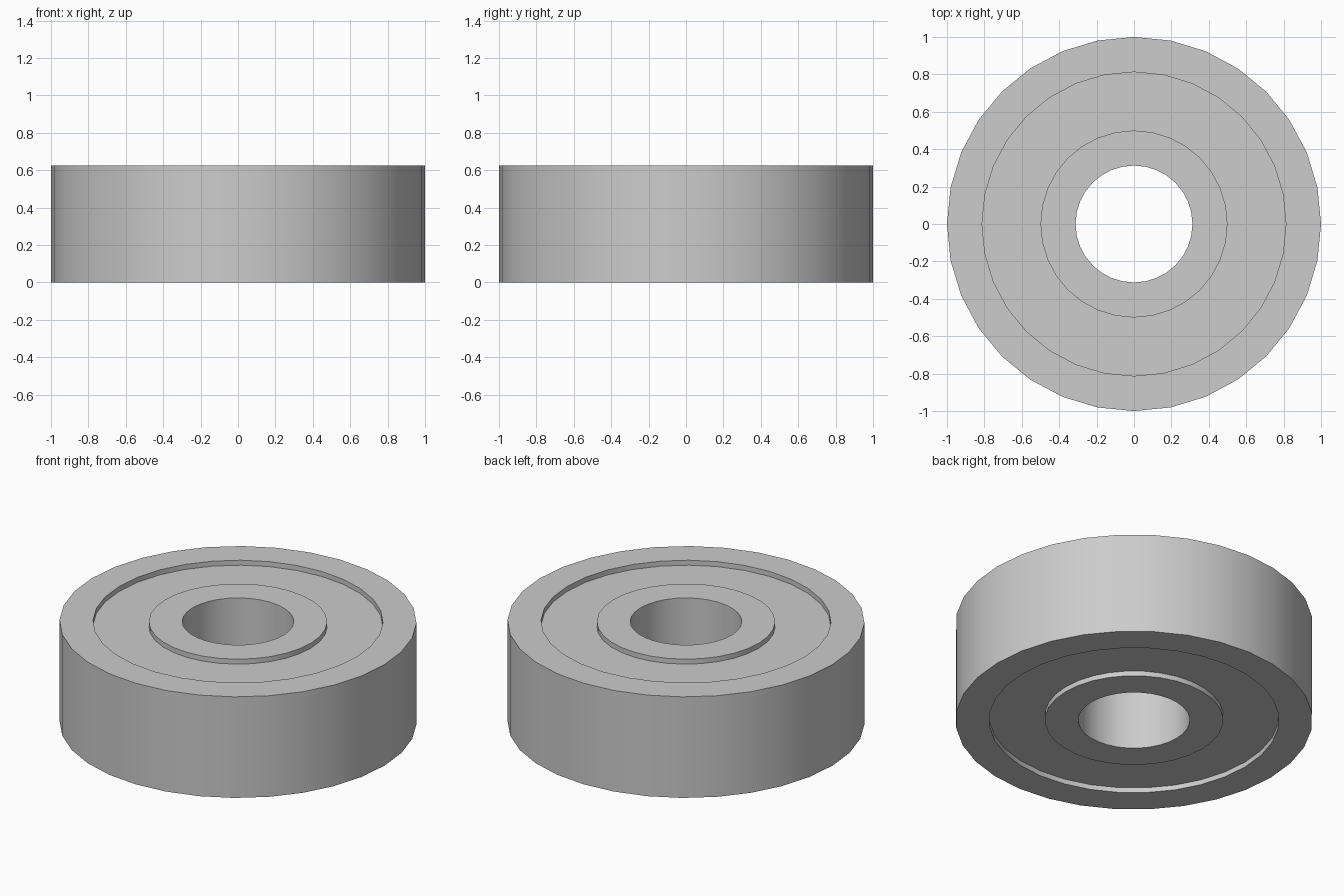
import bpy
import bmesh
from math import cos, sin, tau, radians

cube = bpy.data.objects.get("Cube")
if cube:
    bpy.data.objects.remove(cube, do_unlink=True)

SEGMENTS = 32
HEIGHT = 0.625
RECESS = 0.031          # depth of the shields below the ring faces
R_OUTER, R_RACE, R_HUB, R_BORE = 1.0, 0.8125, 0.5, 0.3125
LOW, HIGH = RECESS, HEIGHT - RECESS

steel = bpy.data.materials.new("grey steel")
steel.use_nodes = True
colour = (0.604, 0.604, 0.604, 1)
steel.diffuse_color = colour
steel.node_tree.nodes["Principled BSDF"].inputs["Base Color"].default_value = colour


def lathe(name, profile):
    """Revolve a (radius, height) profile around z."""
    bm = bmesh.new()
    rings = [[bm.verts.new((r * cos(tau * k / SEGMENTS), r * sin(tau * k / SEGMENTS), z))
              for k in range(SEGMENTS)] for r, z in profile]
    for a, b in zip(rings, rings[1:]):
        for k in range(SEGMENTS):
            n = (k + 1) % SEGMENTS
            bm.faces.new((a[k], a[n], b[n], b[k]))
    mesh = bpy.data.meshes.new(name)
    bm.to_mesh(mesh)
    bm.free()
    mesh.materials.append(steel)
    obj = bpy.data.objects.new(name, mesh)
    bpy.context.collection.objects.link(obj)
    bpy.ops.object.select_all(action="DESELECT")
    obj.select_set(True)
    bpy.context.view_layer.objects.active = obj
    bpy.ops.object.shade_smooth_by_angle(angle=radians(30))
    return obj


# Outer ring with raised rims on both faces
lathe("outer_ring", [(R_RACE, LOW), (R_RACE, 0), (R_OUTER, 0),
                     (R_OUTER, HEIGHT), (R_RACE, HEIGHT), (R_RACE, HIGH)])

# Inner ring around the bore
lathe("inner_ring", [(R_HUB, HIGH), (R_HUB, HEIGHT), (R_BORE, HEIGHT),
                     (R_BORE, 0), (R_HUB, 0), (R_HUB, LOW)])

# Recessed flat shields between the rings
lathe("top_shield", [(R_RACE, HIGH), (R_HUB, HIGH)])
lathe("bottom_shield", [(R_HUB, LOW), (R_RACE, LOW)])
